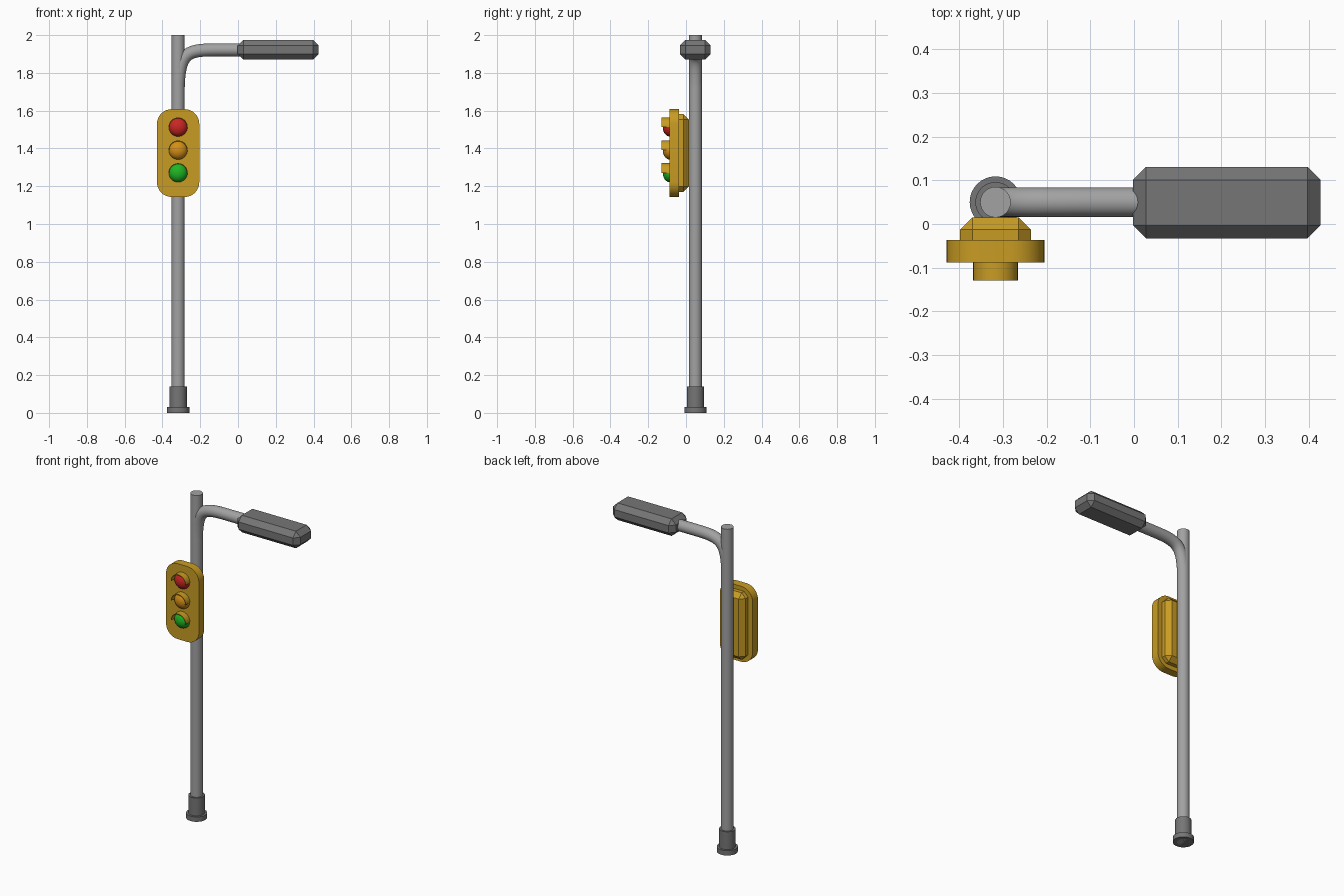
import bpy, bmesh, math
from mathutils import Vector, Matrix

if "Cube" in bpy.data.objects:
    bpy.data.objects.remove(bpy.data.objects["Cube"])

PX, PY = -0.317, 0.05          # pole axis


def material(name, rgb):
    m = bpy.data.materials.new(name)
    m.diffuse_color = (*rgb, 1)
    m.use_nodes = True
    m.node_tree.nodes["Principled BSDF"].inputs["Base Color"].default_value = m.diffuse_color
    return m


light_grey = material("light_grey", (0.36, 0.36, 0.36))
dark_grey = material("dark_grey", (0.18, 0.18, 0.18))
yellow = material("signal_yellow", (0.58, 0.33, 0.017))
red = material("lens_red", (0.58, 0.02, 0.017))
amber = material("lens_amber", (0.66, 0.27, 0.008))
green = material("lens_green", (0.013, 0.46, 0.017))


def finish(name, bm, mat, smooth=True):
    bmesh.ops.recalc_face_normals(bm, faces=bm.faces)
    me = bpy.data.meshes.new(name)
    bm.to_mesh(me)
    bm.free()
    ob = bpy.data.objects.new(name, me)
    bpy.context.collection.objects.link(ob)
    me.materials.append(mat)
    if smooth:
        bpy.ops.object.select_all(action='DESELECT')
        ob.select_set(True)
        bpy.context.view_layer.objects.active = ob
        bpy.ops.object.shade_smooth_by_angle(angle=math.radians(35))
    return ob


def cylinder(name, r, z0, z1, mat):
    bm = bmesh.new()
    bmesh.ops.create_cone(bm, cap_ends=True, segments=32, radius1=r, radius2=r, depth=z1 - z0,
                          matrix=Matrix.Translation((PX, PY, (z0 + z1) / 2)))
    finish(name, bm, mat)


def bevelled_box(name, lo, hi, width, segments, mat, axis=None):
    """Box with bevelled edges; axis limits the bevel to edges along that axis."""
    lo, hi = Vector(lo), Vector(hi)
    bm = bmesh.new()
    bmesh.ops.create_cube(bm, size=1, matrix=Matrix.Translation((lo + hi) / 2) @ Matrix.Diagonal((*(hi - lo), 1)))
    edges = [e for e in bm.edges if axis is None
             or abs((e.verts[0].co - e.verts[1].co).normalized()[axis]) > 0.9]
    bmesh.ops.bevel(bm, geom=edges, offset=width, segments=segments, profile=0.5, affect='EDGES')
    finish(name, bm, mat)


# Pole and stepped base
cylinder("pole", 0.035, 0.0, 2.0, light_grey)
cylinder("base_collar", 0.046, 0.0, 0.14, dark_grey)
cylinder("base_flange", 0.059, 0.0, 0.03, dark_grey)

# Curved arm: a round tube swept along a bend in the xz plane
p = [Vector(c) for c in ((PX, PY, 1.66), (PX, PY, 1.90), (-0.29, PY, 1.922), (-0.12, PY, 1.922))]
path = []
for i in range(17):
    t = i / 16
    u = 1 - t
    path.append(u**3 * p[0] + 3 * u * u * t * p[1] + 3 * u * t * t * p[2] + t**3 * p[3])
path.append(Vector((0.015, PY, 1.922)))
bm = bmesh.new()
rings = []
for i, c in enumerate(path):
    d = (path[min(i + 1, len(path) - 1)] - path[max(i - 1, 0)]).normalized()
    side = Vector((0, 1, 0))
    up = d.cross(side)
    rings.append([bm.verts.new(c + 0.034 * (math.cos(a) * side + math.sin(a) * up))
                  for a in (math.tau * k / 24 for k in range(24))])
for a, b in zip(rings, rings[1:]):
    for k in range(24):
        bm.faces.new((a[k], a[k - 1], b[k - 1], b[k]))
bm.faces.new(rings[0])
bm.faces.new(rings[-1])
finish("lamp_arm", bm, light_grey)

# Street lamp head
bevelled_box("lamp_head", (-0.002, -0.033, 1.87), (0.427, 0.131, 1.975), 0.03, 1, dark_grey)

# Signal housing: rounded front plate and chamfered back box
bevelled_box("signal_plate", (PX - 0.112, -0.088, 1.143), (PX + 0.112, -0.037, 1.608), 0.078, 8, yellow, axis=1)
bevelled_box("signal_back_box", (PX - 0.081, -0.08, 1.17), (PX + 0.081, 0.015, 1.582), 0.028, 1, yellow)

# Three domed lenses, each under a half-round visor
for name, z, mat in (("red", 1.513, red), ("amber", 1.391, amber), ("green", 1.271, green)):
    bm = bmesh.new()
    bmesh.ops.create_uvsphere(bm, u_segments=32, v_segments=16, radius=1,
                              matrix=Matrix.Translation((PX, -0.085, z)) @ Matrix.Diagonal((0.05, 0.038, 0.05, 1)))
    finish(name + "_lens", bm, mat)

    bm = bmesh.new()
    n = 20
    sections = []
    for k in range(n + 1):
        a = math.pi * k / n
        sections.append([bm.verts.new((PX + r * math.cos(a), y, z + r * math.sin(a)))
                         for r, y in ((0.051, -0.08), (0.051, -0.129), (0.047, -0.129), (0.047, -0.08))])
    for a, b in zip(sections, sections[1:]):
        for k in range(4):
            bm.faces.new((a[k], a[k - 1], b[k - 1], b[k]))
    bm.faces.new(sections[0])
    bm.faces.new(sections[-1])
    finish(name + "_visor", bm, yellow)
